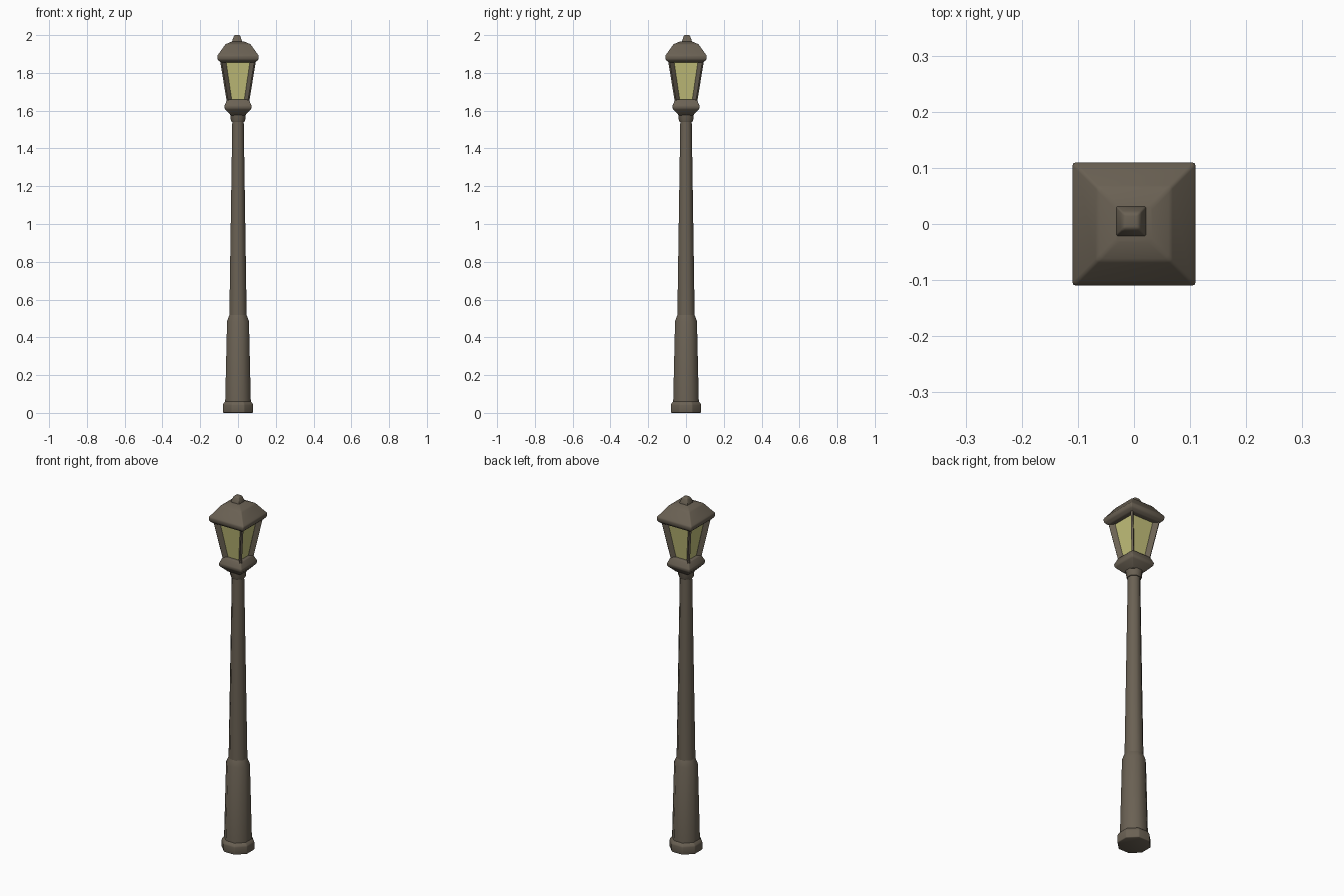
import bpy
import bmesh
from math import cos, sin, pi, radians
from mathutils import Vector

cube = bpy.data.objects.get("Cube")
if cube:
    bpy.data.objects.remove(cube, do_unlink=True)


def material(name, colour):
    mat = bpy.data.materials.new(name)
    mat.use_nodes = True
    mat.diffuse_color = (*colour, 1)
    mat.node_tree.nodes["Principled BSDF"].inputs["Base Color"].default_value = (*colour, 1)
    return mat


metal = material("weathered brown metal", (0.145, 0.12, 0.088))
glow = material("pale yellow glass", (0.56, 0.54, 0.2))


def finish(bm, name, mat, bevel=0, angle=50):
    bmesh.ops.recalc_face_normals(bm, faces=bm.faces)
    mesh = bpy.data.meshes.new(name)
    bm.to_mesh(mesh)
    bm.free()
    mesh.materials.append(mat)
    obj = bpy.data.objects.new(name, mesh)
    bpy.context.collection.objects.link(obj)
    bpy.ops.object.select_all(action="DESELECT")
    obj.select_set(True)
    bpy.context.view_layer.objects.active = obj
    if bevel:
        mod = obj.modifiers.new("soft edges", "BEVEL")
        mod.width = bevel
        mod.segments = 2
        mod.limit_method = "ANGLE"
        mod.angle_limit = radians(25)
        bpy.ops.object.modifier_apply(modifier=mod.name)
    bpy.ops.object.shade_smooth_by_angle(angle=radians(angle))
    return obj


def loft(name, sides, profile, mat, bevel=0):
    """Stack polygon rings; profile lists (half width across flats, height)."""
    bm = bmesh.new()
    rings = []
    for half, z in profile:
        r = half / cos(pi / sides)
        rings.append([bm.verts.new((r * cos((2 * i + 1) * pi / sides),
                                    r * sin((2 * i + 1) * pi / sides), z))
                      for i in range(sides)])
    for low, high in zip(rings, rings[1:]):
        for i in range(sides):
            j = (i + 1) % sides
            bm.faces.new((low[i], low[j], high[j], high[i]))
    bm.faces.new(rings[0])
    bm.faces.new(rings[-1])
    return finish(bm, name, mat, bevel)


# Octagonal post: foot, lower sleeve and tapering shaft
loft("foot", 8, [(0.08, 0), (0.08, 0.045), (0.068, 0.062)], metal, 0.004)
loft("lower_sleeve", 8, [(0.068, 0.05), (0.058, 0.485), (0.045, 0.52)], metal)
loft("shaft", 8, [(0.046, 0.5), (0.03, 1.56)], metal)
loft("collar", 8, [(0.034, 1.54), (0.038, 1.55), (0.042, 1.59)], metal)

# Square lantern: cup, glass and roof
loft("lantern_cup", 4, [(0.038, 1.575), (0.07, 1.61), (0.072, 1.625),
                        (0.057, 1.66)], metal, 0.004)
loft("lantern_glass", 4, [(0.039, 1.65), (0.071, 1.865)], glow)
loft("roof", 4, [(0.092, 1.855), (0.108, 1.87), (0.11, 1.892), (0.1, 1.904),
                 (0.066, 1.952), (0.032, 1.966)], metal, 0.005)
finial = loft("finial", 4, [(0.028, 1.96), (0.024, 1.975), (0.017, 1.995),
                            (0.012, 2.0)], metal, 0.003)
finial.location = (-0.005, 0.005, 0)

# Thin diagonal fins on the four glass corners
for side_x, label_x in ((1, "left"), (-1, "right")):
    for side_y, label_y in ((-1, "front"), (1, "back")):
        bm = bmesh.new()
        across = Vector((-side_y, side_x, 0)) * 0.004
        layers = []
        for shift in (-across, across):
            layers.append([bm.verts.new(Vector((side_x * h, side_y * h, z)) + shift)
                           for h, z in ((0.036, 1.65), (0.056, 1.65),
                                        (0.091, 1.865), (0.068, 1.865))])
        a, b = layers
        bm.faces.new(a)
        bm.faces.new(b)
        for i in range(4):
            j = (i + 1) % 4
            bm.faces.new((a[i], a[j], b[j], b[i]))
        finish(bm, f"{label_y}_{label_x}_corner_fin", metal, angle=30)
